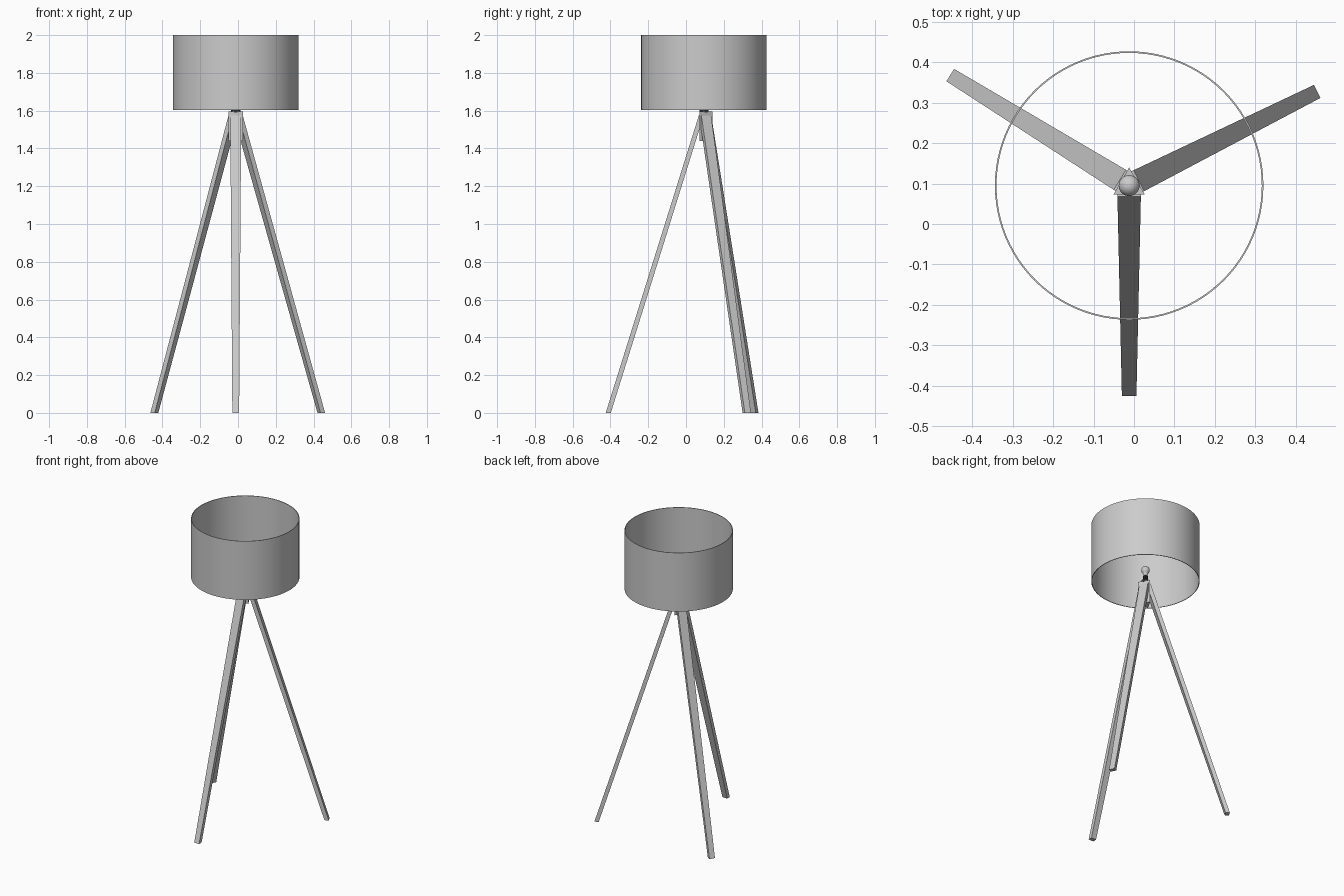
import bpy, bmesh
from math import sin, cos, pi, radians

if "Cube" in bpy.data.objects:
    bpy.data.objects.remove(bpy.data.objects["Cube"])

CX, CY = -0.012, 0.095  # lamp axis


def make(name, verts, faces, smooth=False):
    mesh = bpy.data.meshes.new(name)
    mesh.from_pydata(verts, [], faces)
    bm = bmesh.new()
    bm.from_mesh(mesh)
    bmesh.ops.remove_doubles(bm, verts=bm.verts, dist=1e-6)
    bmesh.ops.recalc_face_normals(bm, faces=bm.faces)
    bm.to_mesh(mesh)
    bm.free()
    ob = bpy.data.objects.new(name, mesh)
    ob.location = (CX, CY, 0)
    bpy.context.collection.objects.link(ob)
    if smooth:
        bpy.ops.object.select_all(action='DESELECT')
        ob.select_set(True)
        bpy.context.view_layer.objects.active = ob
        bpy.ops.object.shade_smooth_by_angle(angle=radians(35))
    return ob


def lathe(name, profile, n, closed=False):
    """Spin an (r, z) profile about the lamp axis."""
    verts = [(r * cos(2 * pi * i / n), r * sin(2 * pi * i / n), z)
             for i in range(n) for r, z in profile]
    m = len(profile)
    faces = []
    for i in range(n):
        a, b = i * m, (i + 1) % n * m
        for j in range(m if closed else m - 1):
            k = (j + 1) % m
            faces.append((a + j, b + j, b + k, a + k))
    return make(name, verts, faces, True)


def leg(name, degrees):
    """Tapered plank leaning in from the floor to the hub."""
    c, s = cos(radians(degrees)), sin(radians(degrees))
    verts = []
    for outer, inner, half, z in ((0.52, 0.493, 0.018, 0), (0.027, 0.001, 0.029, 1.575)):
        for r, w in ((outer, -half), (outer, half), (inner, half), (inner, -half)):
            verts.append((r * c - w * s, r * s + w * c, z))
    faces = [(3, 2, 1, 0), (4, 5, 6, 7)]
    faces += [(i, (i + 1) % 4, (i + 1) % 4 + 4, i + 4) for i in range(4)]
    return make(name, verts, faces)


# Tripod legs
for name, angle in (("front_leg", -90), ("back_right_leg", 26.6), ("back_left_leg", 148.3)):
    leg(name, angle)

# Triangular hub, flats facing the legs
tri = [radians(a) for a in (90, 210, 330)]
make("hub", [(0.045 * cos(a), 0.045 * sin(a), z) for z in (1.44, 1.595) for a in tri],
     [(2, 1, 0), (3, 4, 5)] + [(i, (i + 1) % 3, (i + 1) % 3 + 3, i + 3) for i in range(3)])

# Ridged socket
ridges = [(0.0, 1.59), (0.024, 1.59), (0.024, 1.608)]
for i in range(4):
    z = 1.612 + i * 0.007
    ridges += [(0.013, z), (0.016, z + 0.0035)]
ridges += [(0.013, 1.641), (0.0, 1.641)]
lathe("socket", ridges, 32).data.materials.append(bpy.data.materials.new("dark_metal"))
bpy.data.materials["dark_metal"].diffuse_color = (0.03, 0.03, 0.03, 1)

# Round bulb with a narrow neck
bulb = [(0.0, 1.638), (0.012, 1.638), (0.013, 1.65)]
bulb += [(0.026 * cos(t), 1.682 + 0.026 * sin(t))
         for t in (radians(-50 + 14 * i) for i in range(10))]
bulb.append((0.0, 1.708))
lathe("bulb", bulb, 32)

# Open drum shade
lathe("shade", [(0.332, 1.603), (0.332, 2.0), (0.328, 2.0), (0.328, 1.603)], 96, True)

for m in bpy.data.materials:
    if m.users and not m.is_grease_pencil:
        m.use_nodes = True
        m.node_tree.nodes["Principled BSDF"].inputs["Base Color"].default_value = m.diffuse_color
